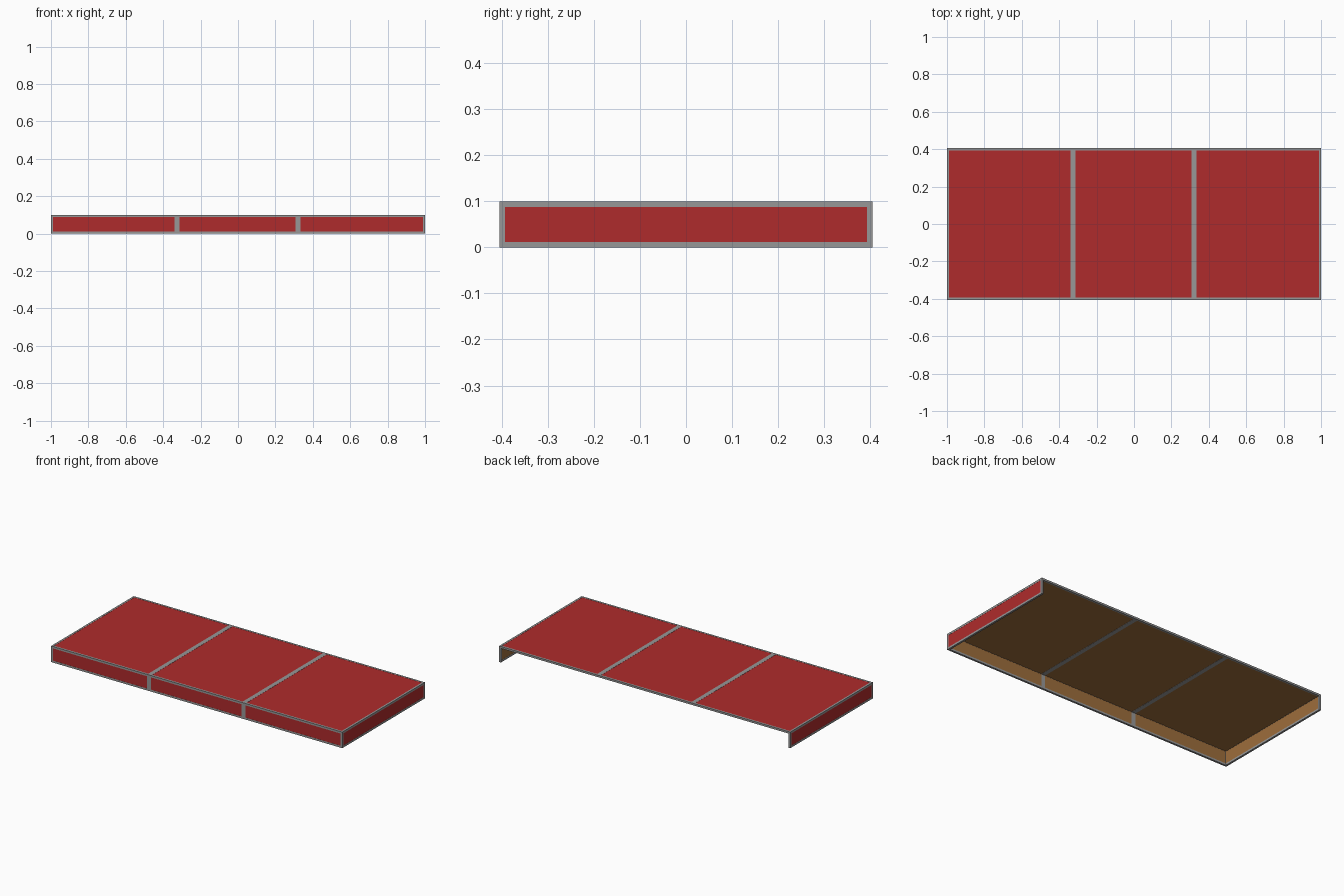
import bpy
import bmesh
from mathutils import Vector

if "Cube" in bpy.data.objects:
    bpy.data.objects.remove(bpy.data.objects["Cube"])


def material(name, rgb):
    m = bpy.data.materials.new(name)
    m.diffuse_color = (*rgb, 1.0)
    m.use_nodes = True
    m.node_tree.nodes["Principled BSDF"].inputs["Base Color"].default_value = m.diffuse_color
    return m


RED = material("red covering", (0.43, 0.024, 0.025))
WOOD = material("brown wood", (0.34, 0.155, 0.045))
GREY = material("grey metal", (0.31, 0.31, 0.31))

X, Y, Z = 1.0, 0.405, 0.10     # outer half length, half depth, height
F = 0.012                      # frame bar size
R = 0.0008                     # board recess behind the frame
DIV = 0.0135                   # half width of a divider
DIVIDERS = (-0.327, 0.321)


def box(name, lo, hi, mats, outward=None):
    """Axis-aligned box; the face looking outward takes the second material."""
    bm = bmesh.new()
    bmesh.ops.create_cube(bm, size=1)
    lo, hi = Vector(lo), Vector(hi)
    for v in bm.verts:
        v.co = Vector([(lo[i] + hi[i]) / 2 + v.co[i] * (hi[i] - lo[i]) for i in range(3)])
    bm.normal_update()
    if outward:
        for f in bm.faces:
            f.material_index = int(f.normal.dot(Vector(outward)) > 0.9)
    me = bpy.data.meshes.new(name)
    bm.to_mesh(me)
    bm.free()
    for m in mats:
        me.materials.append(m)
    ob = bpy.data.objects.new(name, me)
    bpy.context.collection.objects.link(ob)
    return ob


# Top frame: long rails front and back, end rails left and right
for side, s in (("front", -1), ("back", 1)):
    y0, y1 = sorted((s * Y, s * (Y - F)))
    box(side + "_top_rail", (-X, y0, Z - F), (X, y1, Z), [GREY])
for side, s in (("left", -1), ("right", 1)):
    x0, x1 = sorted((s * X, s * (X - F)))
    box(side + "_top_rail", (x0, -Y + F, Z - F), (x1, Y - F, Z), [GREY])
    # Side skirt: bottom rail, posts and board
    box(side + "_bottom_rail", (x0, -Y, 0), (x1, Y, F), [GREY])
    for end, e in (("front", -1), ("back", 1)):
        y0, y1 = sorted((e * Y, e * (Y - F)))
        box(side + "_" + end + "_post", (x0, y0, F), (x1, y1, Z - F), [GREY])
    x0, x1 = sorted((s * (X - R), s * (X - F + R)))
    box(side + "_board", (x0, -Y + F, F), (x1, Y - F, Z - F), [WOOD, RED], (s, 0, 0))

# Front skirt bottom rail
box("front_bottom_rail", (-X + F, -Y, 0), (X - F, -Y + F, F), [GREY])

# Dividers across the top and down the front
for i, d in enumerate(DIVIDERS):
    box(f"top_divider_{i}", (d - DIV, -Y + F, Z - F), (d + DIV, Y - F, Z), [GREY])
    box(f"front_divider_{i}", (d - DIV, -Y, F), (d + DIV, -Y + F, Z - F), [GREY])

# Three top boards and three front boards, red outside and wood inside
starts = [-X + F] + [d + DIV for d in DIVIDERS]
ends = [d - DIV for d in DIVIDERS] + [X - F]
for i, (a, b) in enumerate(zip(starts, ends)):
    box(f"top_board_{i}", (a, -Y + F, Z - F + R), (b, Y - F, Z - R), [WOOD, RED], (0, 0, 1))
    box(f"front_board_{i}", (a, -Y + R, F), (b, -Y + F - R, Z - F), [WOOD, RED], (0, -1, 0))
